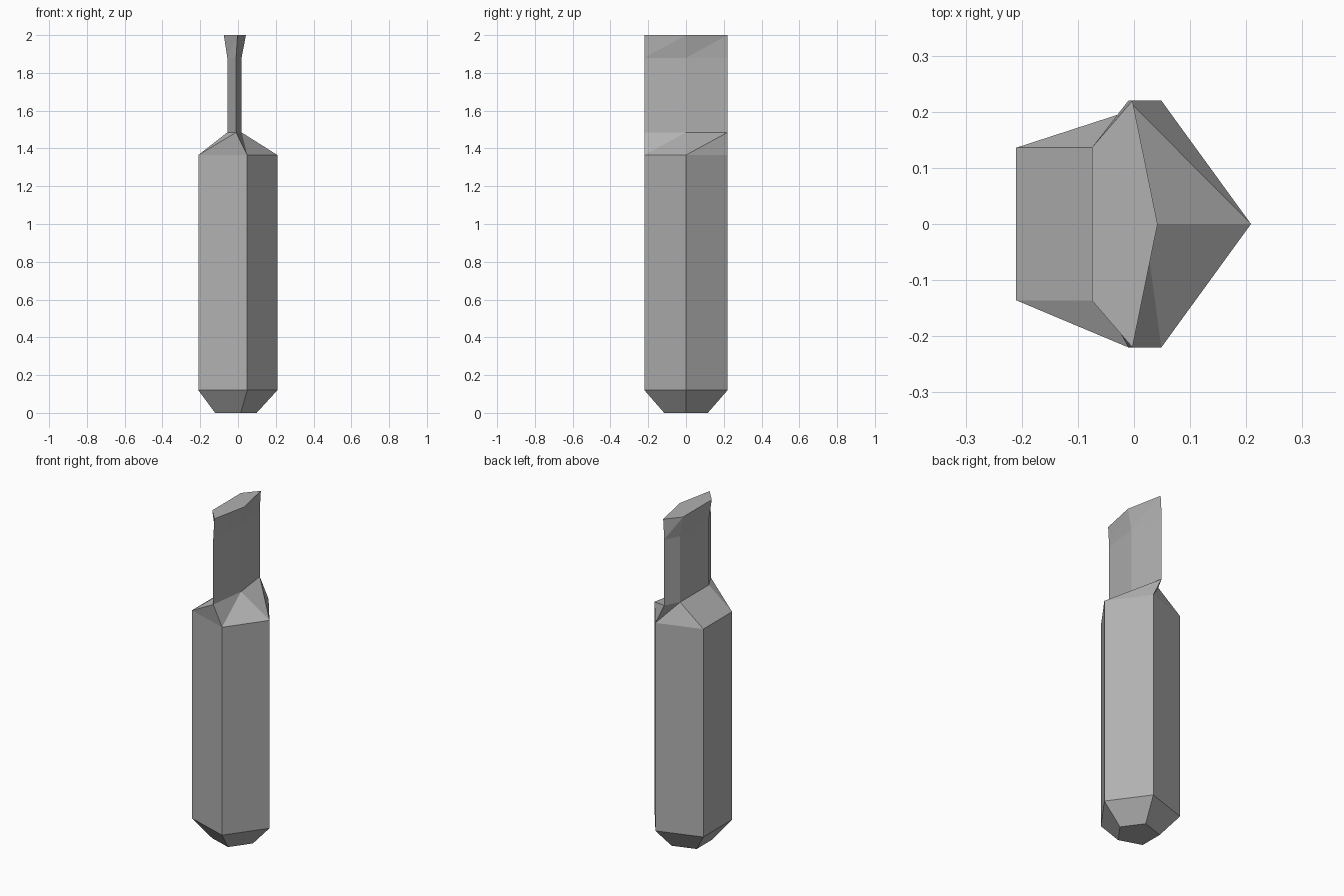
import bpy, bmesh
from math import sin, cos, tau

if "Cube" in bpy.data.objects:
    bpy.data.objects.remove(bpy.data.objects["Cube"])

SIDES, RADIUS, CENTRE_X = 5, 0.2313, -0.0228

# Pentagonal cross-sections, bottom to top: z, x scale, y scale
SECTIONS = [
    (0.0, 0.525, 0.525),   # base
    (0.12, 1, 1),          # handle bottom
    (1.365, 1, 1),         # handle top
    (1.485, 0.18, 1),      # flattened neck
    (1.88, 0.18, 1),       # blade end
    (2.0, 0.28, 1),        # flared tip
]
TWISTED = {2, 4}           # bands whose sides are split into triangles

bm = bmesh.new()


def ring(z, sx, sy):
    return [bm.verts.new((CENTRE_X + RADIUS * sx * cos(tau * i / SIDES),
                          RADIUS * sy * sin(tau * i / SIDES), z))
            for i in range(SIDES)]


rings = [ring(*s) for s in SECTIONS]

# Side walls
for band, (lo, hi) in enumerate(zip(rings, rings[1:])):
    for i in range(SIDES):
        j = (i + 1) % SIDES
        if band in TWISTED:
            bm.faces.new((lo[i], lo[j], hi[j]))
            bm.faces.new((lo[i], hi[j], hi[i]))
        else:
            bm.faces.new((lo[i], lo[j], hi[j], hi[i]))

# End caps
bm.faces.new(rings[0][::-1])
bm.faces.new(rings[-1])

mesh = bpy.data.meshes.new("handle_with_blade")
bm.to_mesh(mesh)
bm.free()

# Dark grey surface
grey = bpy.data.materials.new("dark_grey")
grey.diffuse_color = (0.44, 0.44, 0.44, 1)
grey.use_nodes = True
grey.node_tree.nodes["Principled BSDF"].inputs["Base Color"].default_value = grey.diffuse_color
mesh.materials.append(grey)

bpy.context.collection.objects.link(bpy.data.objects.new("handle_with_blade", mesh))
